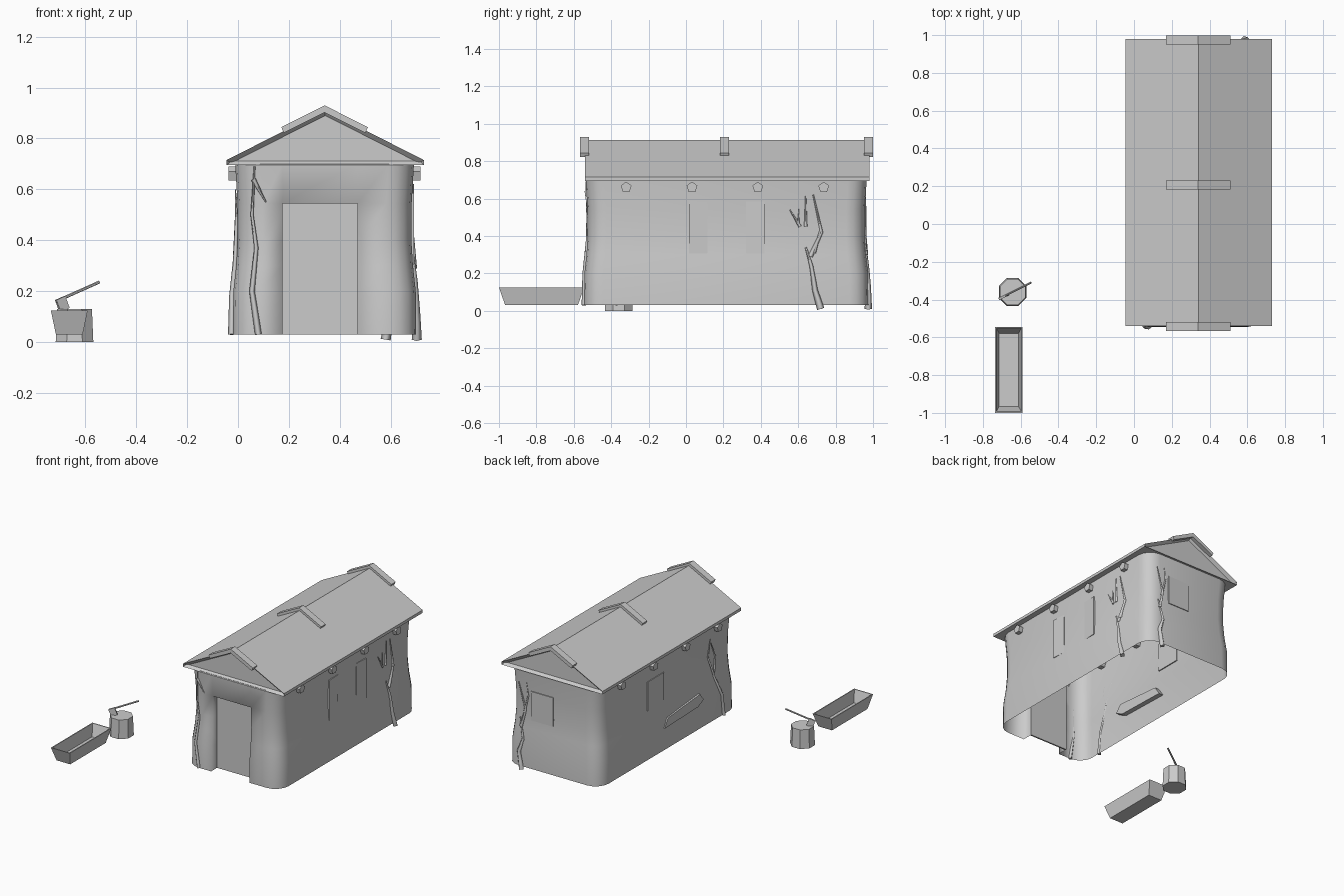
import bpy, bmesh, math
from mathutils import Vector, Matrix

if "Cube" in bpy.data.objects:
    bpy.data.objects.remove(bpy.data.objects["Cube"])

CX, CY = 0.34, 0.215            # hut centre


def finish(name, bm, smooth=None, normals=True):
    if normals:
        bmesh.ops.recalc_face_normals(bm, faces=bm.faces)
    me = bpy.data.meshes.new(name)
    bm.to_mesh(me)
    bm.free()
    ob = bpy.data.objects.new(name, me)
    bpy.context.collection.objects.link(ob)
    if smooth:
        bpy.ops.object.select_all(action='DESELECT')
        ob.select_set(True)
        bpy.context.view_layer.objects.active = ob
        bpy.ops.object.shade_smooth_by_angle(angle=math.radians(smooth))
    return ob


def extrude_y(name, profile, y0, y1, recess=None):
    """Closed xz profile swept along y; ends can be inset and pushed in."""
    bm = bmesh.new()
    a = [bm.verts.new((x, y0, z)) for x, z in profile]
    b = [bm.verts.new((x, y1, z)) for x, z in profile]
    n = len(a)
    for i in range(n):
        j = (i + 1) % n
        bm.faces.new((a[i], a[j], b[j], b[i]))
    caps = [bm.faces.new(a), bm.faces.new(b)]
    bmesh.ops.recalc_face_normals(bm, faces=bm.faces)
    if recess:
        for cap in caps:
            bmesh.ops.inset_region(bm, faces=[cap], thickness=recess)
            sign = 1 if cap.calc_center_median().y < CY else -1
            for v in cap.verts:
                v.co.y += sign * 0.02
    return finish(name, bm)


def box(name, centre, size, rot=None):
    bm = bmesh.new()
    m = Matrix.Translation(centre) @ (rot or Matrix()) @ Matrix.Diagonal((*size, 1))
    bmesh.ops.create_cube(bm, size=1, matrix=m)
    return finish(name, bm)


def tube(name, p0, p1, r0, r1, sides, spin=0.0):
    p0, p1 = Vector(p0), Vector(p1)
    d = p1 - p0
    bm = bmesh.new()
    m = (Matrix.Translation((p0 + p1) / 2) @ d.to_track_quat('Z', 'Y').to_matrix().to_4x4()
         @ Matrix.Rotation(spin, 4, 'Z'))
    bmesh.ops.create_cone(bm, cap_ends=True, segments=sides, radius1=r0, radius2=r1,
                          depth=d.length, matrix=m)
    return finish(name, bm)


# Walls: rounded rectangle rings with a waist, open below, doorway left out
def ring(z, inset):
    hx, hy, r = 0.36 - inset, 0.76 - inset, 0.1
    pts = []
    for sx, sy, start in ((1, -1, -90), (1, 1, 0), (-1, 1, 90), (-1, -1, 180)):
        for k in range(5):
            a = math.radians(start + k * 22.5)
            pts.append((CX + sx * (hx - r) + r * math.cos(a),
                        CY + sy * (hy - r) + r * math.sin(a), z))
    return pts + [(0.175, CY - hy, z), (0.47, CY - hy, z)]


bm = bmesh.new()
levels = [(0.03, 0.0), (0.2, 0.002), (0.3, 0.013), (0.4, 0.019), (0.545, 0.018), (0.7, 0.009)]
rings = [[bm.verts.new(p) for p in ring(*lv)] for lv in levels]
n = len(rings[0])
for k in range(len(rings) - 1):
    for i in range(n):
        if i == n - 2 and k < 4:
            continue
        j = (i + 1) % n
        bm.faces.new((rings[k][i], rings[k][j], rings[k + 1][j], rings[k + 1][i]))
jamb = [rings[k][n - 2] for k in range(5)] + [rings[k][n - 1] for k in range(4, -1, -1)]
inner = [bm.verts.new((v.co.x, -0.47, v.co.z)) for v in jamb]
for i in range(len(jamb) - 1):
    bm.faces.new((jamb[i + 1], jamb[i], inner[i], inner[i + 1]))
walls = finish("walls", bm, 100, normals=False)

# Door panel at the back of the jambs
box("door", (0.3225, -0.475, 0.2875), (0.296, 0.01, 0.515))

# Gabled roof with recessed gable ends, and three ridge clamps
extrude_y("roof", [(-0.045, 0.695), (0.73, 0.695), (0.73, 0.715), (0.3425, 0.912), (-0.045, 0.715)],
          -0.54, 0.98, recess=0.022)
for i, y in enumerate((-0.542, 0.207, 0.975)):
    extrude_y(f"ridge_clamp_{i}", [(0.34, 0.93), (0.17, 0.844), (0.18, 0.822), (0.34, 0.902),
                                   (0.50, 0.822), (0.51, 0.844)], y - 0.024, y + 0.024)

# Cross beams with five-sided ends poking through both long walls
for i in range(4):
    y = -0.32 + 0.352 * i
    tube(f"cross_beam_{i}", (-0.037, y, 0.66), (0.717, y, 0.66), 0.03, 0.03, 5)

# Window shutters and a loose board set just proud of the walls
for i, (y, tilt) in enumerate(((0.065, 3), (0.37, -3))):
    box(f"right_shutter_{i}", (0.683, y, 0.445), (0.012, 0.1, 0.28), Matrix.Rotation(math.radians(tilt), 4, 'Z'))
box("left_shutter", (-0.002, 0.34, 0.46), (0.012, 0.18, 0.2))
box("back_shutter", (0.43, 0.958, 0.46), (0.17, 0.012, 0.2))
bm = bmesh.new()
board = [(0.27, 0.18), (0.23, 0.24), (-0.12, 0.27), (-0.16, 0.22), (-0.10, 0.19)]
face = bm.faces.new([bm.verts.new((-0.024, y, z)) for y, z in board])
for v in [g for g in bmesh.ops.extrude_face_region(bm, geom=[face])["geom"] if isinstance(g, bmesh.types.BMVert)]:
    v.co.x += 0.04
finish("loose_board", bm)


# Vines: tapering four-sided tubes creeping over the walls
def vine(name, place, paths):
    cu = bpy.data.curves.new(name, 'CURVE')
    cu.dimensions = '3D'
    cu.bevel_depth = 0.011
    cu.bevel_resolution = 0
    cu.use_fill_caps = True
    for r, pts in paths:
        sp = cu.splines.new('POLY')
        sp.points.add(len(pts) - 1)
        for i, p in enumerate(pts):
            sp.points[i].co = (*place(*p), 1)
            sp.points[i].radius = r * (1 - 0.75 * i / (len(pts) - 1))
    ob = bpy.data.objects.new(name, cu)
    bpy.context.collection.objects.link(ob)


def waist(z):
    for (z0, a), (z1, b) in zip(levels, levels[1:]):
        if z <= z1:
            return a + (b - a) * max(0, (z - z0) / (z1 - z0))
    return levels[-1][1]


vine("right_vine", lambda y, z: (0.702 - waist(z), y, z), [
    (1.8, [(0.72, 0.01), (0.69, 0.11), (0.67, 0.24), (0.64, 0.34)]),
    (1.2, [(0.665, 0.29), (0.725, 0.42), (0.68, 0.62)]),
    (0.9, [(0.685, 0.31), (0.72, 0.43), (0.71, 0.5)]),
    (0.8, [(0.64, 0.45), (0.64, 0.62)]),
    (0.8, [(0.61, 0.45), (0.555, 0.54)]),
    (0.6, [(0.60, 0.46), (0.605, 0.55)])])
vine("back_vine", lambda x, z: (x, 0.975 - waist(z), z), [
    (1.8, [(0.58, 0.01), (0.60, 0.13), (0.57, 0.22), (0.60, 0.36)]),
    (1.1, [(0.59, 0.3), (0.56, 0.42), (0.61, 0.60)]),
    (0.8, [(0.57, 0.40), (0.54, 0.52), (0.55, 0.61)])])
vine("front_vine", lambda x, z: (x, -0.545 + waist(z), z), [
    (1.2, [(0.08, 0.03), (0.055, 0.2), (0.072, 0.37), (0.055, 0.5), (0.065, 0.69)]),
    (0.9, [(0.06, 0.64), (0.11, 0.55)])])
vine("left_vine", lambda y, z: (-0.025 + waist(z), y, z), [
    (1.3, [(-0.38, 0.03), (-0.36, 0.18), (-0.29, 0.33), (-0.31, 0.46), (-0.26, 0.57)]),
    (0.9, [(-0.29, 0.34), (-0.23, 0.48), (-0.25, 0.6)])])

# Chopping block and axe
tube("chopping_block", (-0.642, -0.36, 0.0), (-0.642, -0.36, 0.13), 0.08, 0.074, 8, math.pi / 8)
tube("axe_handle", (-0.715, -0.395, 0.16), (-0.545, -0.31, 0.236), 0.006, 0.006, 6)
aim = Matrix.Rotation(math.radians(26.5), 4, 'Z') @ Matrix.Rotation(math.radians(-22), 4, 'Y')
box("axe_head", (-0.69, -0.384, 0.150), (0.042, 0.014, 0.05), aim)

# Trough: flared box hollowed from the top
bm = bmesh.new()
bmesh.ops.create_cube(bm, size=1, matrix=Matrix.Translation((-0.6625, -0.7725, 0.0775)) @ Matrix.Diagonal((0.145, 0.455, 0.095, 1)))
for v in bm.verts:
    if v.co.z < 0.05:
        v.co.x += math.copysign(0.02, -0.6625 - v.co.x)
        v.co.y += math.copysign(0.033, -0.7725 - v.co.y)
top = max(bm.faces, key=lambda f: f.calc_center_median().z)
bmesh.ops.inset_region(bm, faces=[top], thickness=0.009)
floor = bmesh.ops.extrude_face_region(bm, geom=[top])["geom"]
bmesh.ops.delete(bm, geom=[top], context='FACES_ONLY')
for v in [g for g in floor if isinstance(g, bmesh.types.BMVert)]:
    v.co.z -= 0.08
    v.co.x += math.copysign(0.015, -0.6625 - v.co.x)
    v.co.y += math.copysign(0.028, -0.7725 - v.co.y)
finish("trough", bm)
